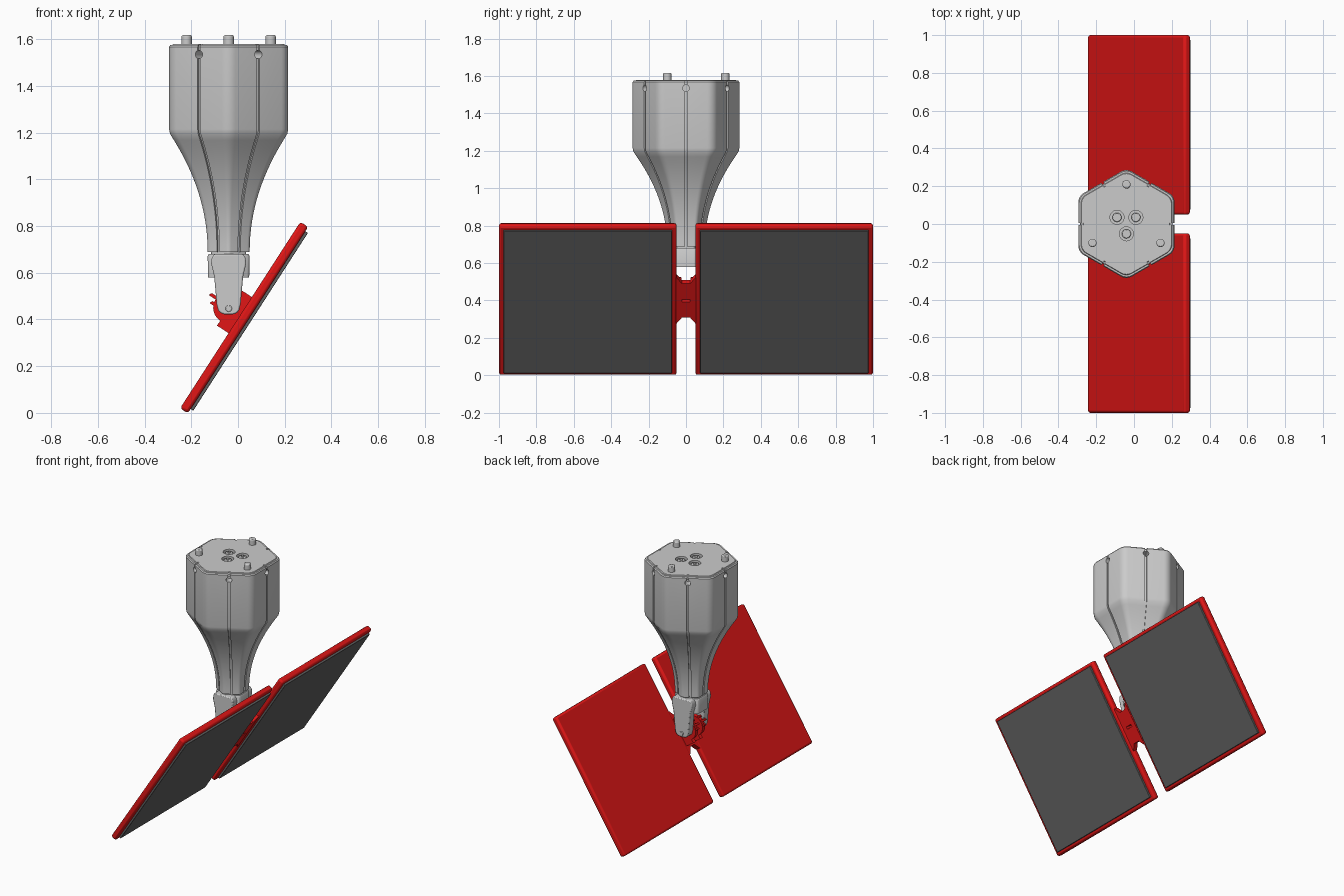
import bpy, bmesh
from math import sin, cos, pi, radians
from mathutils import Vector, Matrix

if "Cube" in bpy.data.objects:
    bpy.data.objects.remove(bpy.data.objects["Cube"])

CX = -0.04                                   # axis of the grey body
U = Vector((0.542, 0, 0.840)).normalized()   # up along the tilted panels
W = Vector((-U.z, 0, U.x))                   # out of the panel backs
C = Vector((0.0095, 0, 0.419))               # centre of the panel backs


def tilt(u, y, w):
    return C + U * u + W * w + Vector((0, y, 0))


def material(name, col):
    m = bpy.data.materials.new(name)
    m.diffuse_color = (*col, 1)
    m.use_nodes = True
    m.node_tree.nodes["Principled BSDF"].inputs["Base Color"].default_value = m.diffuse_color
    return m


RED = material("red", (0.75, 0.008, 0.008))
DARK = material("dark_grey", (0.12, 0.12, 0.12))


def finish(name, bm, mat=None, bevel=0, angle=30):
    bmesh.ops.recalc_face_normals(bm, faces=bm.faces)
    me = bpy.data.meshes.new(name)
    bm.to_mesh(me)
    bm.free()
    ob = bpy.data.objects.new(name, me)
    bpy.context.collection.objects.link(ob)
    if mat:
        me.materials.append(mat)
    if bevel:
        mod = ob.modifiers.new("bevel", 'BEVEL')
        mod.width, mod.segments = bevel, 2
        mod.limit_method = 'ANGLE'
    smooth(ob, angle)
    return ob


def smooth(ob, angle=30):
    bpy.ops.object.select_all(action='DESELECT')
    ob.select_set(True)
    bpy.context.view_layer.objects.active = ob
    bpy.ops.object.shade_smooth_by_angle(angle=radians(angle))


def loft(name, rings, **kw):
    bm = bmesh.new()
    rows = [[bm.verts.new(p) for p in r] for r in rings]
    n = len(rows[0])
    for a, b in zip(rows, rows[1:]):
        for i in range(n):
            j = (i + 1) % n
            bm.faces.new((a[i], a[j], b[j], b[i]))
    bm.faces.new(rows[0])
    bm.faces.new(rows[-1])
    return finish(name, bm, **kw)


def prism(name, pts, lo, hi, place, **kw):
    return loft(name, [[place(a, b, c) for a, b in pts] for c in (lo, hi)], **kw)


def add_cylinder(bm, r, depth, loc, axis=(0, 0, 1), seg=24):
    rot = Vector((0, 0, 1)).rotation_difference(Vector(axis)).to_matrix().to_4x4()
    bmesh.ops.create_cone(bm, cap_ends=True, segments=seg, radius1=r, radius2=r,
                          depth=depth, matrix=Matrix.Translation(loc) @ rot)


def cylinder(name, r, depth, loc, axis=(0, 0, 1), bevel=0, mat=None):
    bm = bmesh.new()
    add_cylinder(bm, r, depth, loc, axis)
    return finish(name, bm, mat, bevel)


def hexagon(a, z, groove=0.0, half=0.006):
    """Rounded hexagon of apothem a, with an optional groove in each side."""
    pts, r = [], 0.23 * a
    for k in range(6):
        t = k * pi / 3
        n, s = Vector((cos(t), sin(t), 0)), Vector((-sin(t), cos(t), 0))
        if groove:
            for off, d in ((-half, 0), (-half, groove), (half, groove), (half, 0)):
                pts.append(n * (a - d) + s * off)
        c = Vector((cos(t + pi / 6), sin(t + pi / 6), 0)) * ((a - r) / cos(pi / 6))
        for i in range(7):
            q = t + i * pi / 18
            pts.append(c + Vector((cos(q), sin(q), 0)) * r)
    return [p + Vector((CX, 0, z)) for p in pts]


# Grey flared body with a groove down each side
levels = [(0.69 + 0.51 * i / 16, 0.09 + 0.165 * (i / 16) ** 2.05) for i in range(16)]
levels += [(1.195, 0.251), (1.215, 0.255), (1.568, 0.255), (1.575, 0.25),
           (1.575, 0.241), (1.58, 0.238)]
body = loft("body", [hexagon(a, z, 0.010) for z, a in levels])

# Screw holes in the sides and counterbores in the top
bm = bmesh.new()
for k in range(6):
    d = Vector((cos(k * pi / 3), sin(k * pi / 3), 0))
    add_cylinder(bm, 0.018, 0.12, d * 0.255 + Vector((CX, 0, 1.535)), d)
ports = [(CX - 0.05, 0.035), (CX + 0.05, 0.035), (CX, -0.052)]
for x, y in ports:
    add_cylinder(bm, 0.037, 0.06, (x, y, 1.58))
cutter = finish("hole_cutter", bm)
mod = body.modifiers.new("holes", 'BOOLEAN')
mod.object, mod.operation, mod.solver = cutter, 'DIFFERENCE', 'EXACT'
bpy.context.view_layer.objects.active = body
bpy.ops.object.modifier_apply(modifier="holes")
bpy.data.objects.remove(cutter)
smooth(body)

# Port inserts and locating pegs on the top
for x, y in ports:
    cylinder("port_insert", 0.024, 0.03, (x, y, 1.56), bevel=0.004)
    cylinder("port_core", 0.010, 0.03, (x, y, 1.564))
for x, y in ((CX, 0.21), (CX - 0.18, -0.1), (CX + 0.18, -0.1)):
    cylinder("locating_peg", 0.022, 0.065, (x, y, 1.585), bevel=0.006)

# Neck core, collar and the two fork arms
loft("neck_core", [hexagon(0.075, z) for z in (0.665, 0.70)])
loft("fork_collar", [hexagon(a, z) for z, a in
                     ((0.58, 0.088), (0.67, 0.09), (0.68, 0.085))])
half = [(0.062, 0.68), (0.072, 0.665), (0.075, 0.64), (0.062, 0.585),
        (0.051, 0.465), (0.045, 0.44), (0.034, 0.427), (0.018, 0.422)]
outline = half + [(-x, z) for x, z in reversed(half)]
for s in (-1, 1):
    prism("fork_arm", outline, s * 0.052, s * 0.105,
          lambda a, b, c: Vector((CX + a, c, b)), bevel=0.006)
cylinder("pivot_pin", 0.014, 0.222, (CX, 0, 0.447), (0, 1, 0), bevel=0.003)

# Red panels with dark pads on their undersides
def slab(name, u, y0, y1, w0, w1, mat, bevel):
    prism(name, [(-u, y0), (u, y0), (u, y1), (-u, y1)], w0, w1, tilt,
          mat=mat, bevel=bevel)

for s in (-1, 1):
    slab("panel", 0.475, s * 0.05, s * 1.0, -0.04, 0, RED, 0.012)
    slab("panel_pad", 0.453, s * 0.075, s * 0.975, -0.053, -0.035, DARK, 0.003)

# Red bridge joining the panels: two notched bars around a small slot
bar = [(0.15, -0.065), (0.145, -0.05), (0.108, -0.022), (0.108, 0.022),
       (0.145, 0.05), (0.15, 0.065), (0, 0.065), (0, 0.022), (0.008, 0.022),
       (0.008, -0.022), (0, -0.022), (0, -0.065)]
for s in (-1, 1):
    prism("bridge_bar", [(s * u, y) for u, y in bar], -0.036, -0.002, tilt, mat=RED)

# Red hinge lugs between the fork arms, each with small teeth on the rim
lug = [(0.092, -0.02), (0.092, 0.05)]
lug += [(0.067 * cos(i * pi / 16), 0.058 + 0.067 * sin(i * pi / 16)) for i in range(17)]
lug += [(-0.092, 0.06), (-0.092, -0.02)]
side = lambda a, b, c: tilt(a, c, b)
for s in (-1, 1):
    prism("hinge_lug", lug, s * 0.023, s * 0.05, side, mat=RED)
    for u, top in ((0.005, 0.158), (-0.022, 0.137), (0.035, 0.135)):
        prism("lug_tooth", [(u - 0.006, 0.1), (u + 0.008, 0.1),
                            (u + 0.008, top - 0.006), (u, top), (u - 0.006, top)],
              s * 0.028, s * 0.045, side, mat=RED)
